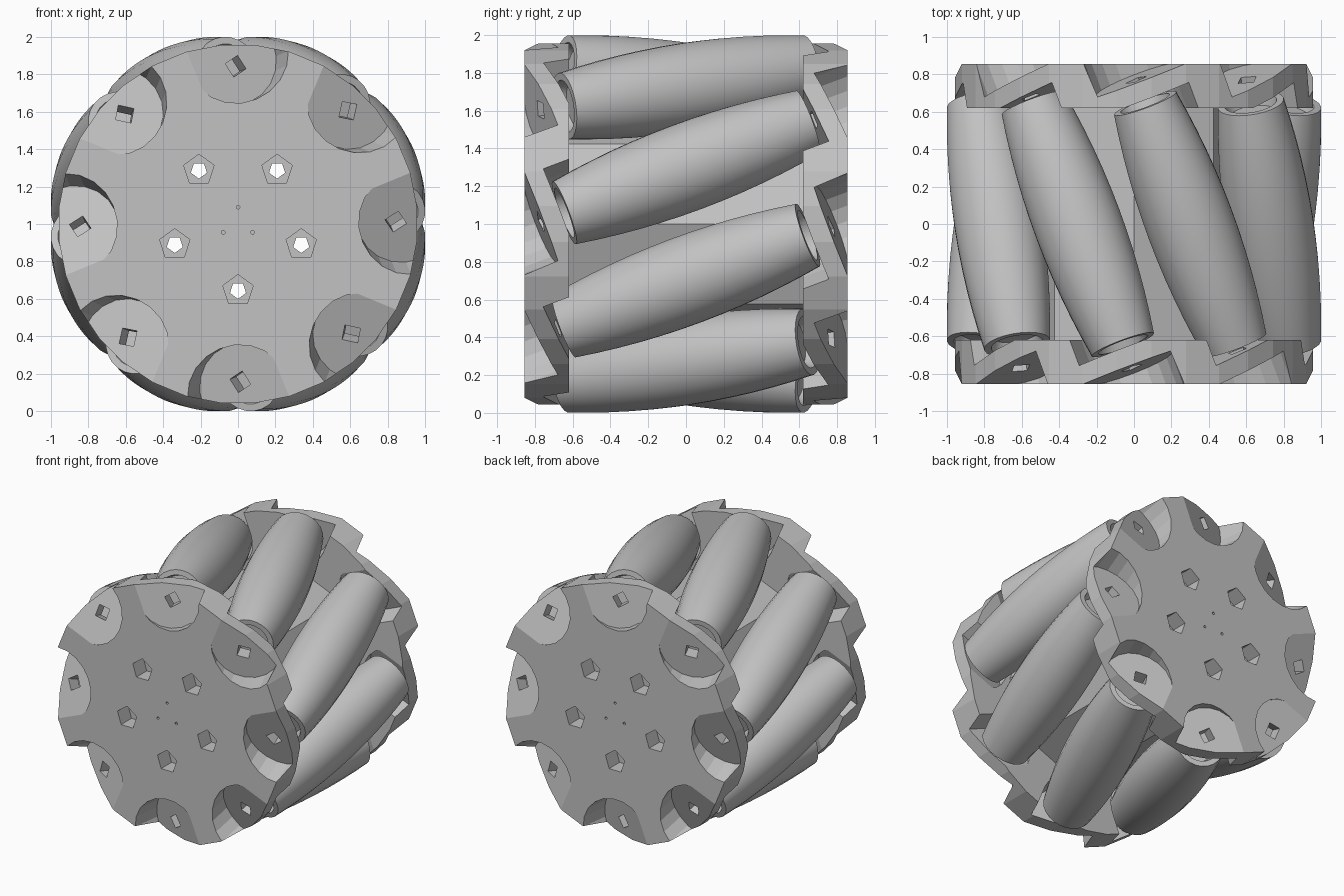
import bpy, bmesh, math
from mathutils import Matrix, Vector

cube = bpy.data.objects.get("Cube")
if cube:
    bpy.data.objects.remove(cube, do_unlink=True)

grey = bpy.data.materials.new("light_grey")
grey.use_nodes = True
colour = (0.54, 0.54, 0.54, 1)
grey.diffuse_color = colour
grey.node_tree.nodes["Principled BSDF"].inputs["Base Color"].default_value = colour

CENTRE = Vector((0, 0, 1))
TILT = math.radians(22)
AXIS_RADIUS = 0.783
COUNT = 8
HALF_WIDTH, INNER = 0.855, 0.62


def ring(radius, sides, start=0.0):
    return [(radius * math.cos(start + math.tau * i / sides),
             radius * math.sin(start + math.tau * i / sides)) for i in range(sides)]


def prism(name, outline, low, high, matrix):
    """Extrude a flat outline along local z, then place it."""
    bm = bmesh.new()
    face = bm.faces.new([bm.verts.new((x, y, low)) for x, y in outline])
    new = bmesh.ops.extrude_face_region(bm, geom=[face])["geom"]
    bmesh.ops.translate(bm, vec=(0, 0, high - low),
                        verts=[v for v in new if isinstance(v, bmesh.types.BMVert)])
    bmesh.ops.transform(bm, matrix=matrix, verts=bm.verts)
    bmesh.ops.recalc_face_normals(bm, faces=bm.faces)
    return finish(name, bm)


def finish(name, bm):
    mesh = bpy.data.meshes.new(name)
    bm.to_mesh(mesh)
    bm.free()
    mesh.materials.append(grey)
    obj = bpy.data.objects.new(name, mesh)
    bpy.context.collection.objects.link(obj)
    return obj


def cut(obj, cutters):
    """Subtract every cutter, bake the result and remove the cutters."""
    for cutter in cutters:
        mod = obj.modifiers.new("cut", "BOOLEAN")
        mod.operation, mod.solver, mod.object = "DIFFERENCE", "EXACT", cutter
    graph = bpy.context.evaluated_depsgraph_get()
    baked = bpy.data.meshes.new_from_object(obj.evaluated_get(graph))
    obj.modifiers.clear()
    obj.data = baked
    for cutter in cutters:
        bpy.data.objects.remove(cutter, do_unlink=True)


def roller_frame(index):
    """Local x points outward, local z runs along the tilted roller."""
    a = math.tau * (index + 0.5) / COUNT
    out = Vector((math.cos(a), 0, math.sin(a)))
    tangent = Vector((-math.sin(a), 0, math.cos(a)))
    along = math.cos(TILT) * Vector((0, 1, 0)) + math.sin(TILT) * tangent
    frame = Matrix((out, along.cross(out), along)).transposed().to_4x4()
    return Matrix.Translation(CENTRE + out * AXIS_RADIUS) @ frame


# Wheel frame: local z points to the front, local y is up
wheel = Matrix.Translation(CENTRE) @ Matrix.Rotation(math.pi / 2, 4, "X")


def slot(radius, shift):
    """U shape with its round end moved outward, open towards the rim."""
    arc = [(shift + radius * math.cos(t), radius * math.sin(t))
           for t in (math.pi * (0.5 + i / 10) for i in range(11))]
    return arc + [(0.45, -radius), (0.45, radius)]


def bolt_cutters():
    cutters = []
    for i in range(5):
        a = math.radians(54 + 72 * i)
        place = wheel @ Matrix.Translation((0.355 * math.cos(a), 0.355 * math.sin(a), 0))
        cutters.append(prism("bolt_hole", ring(0.045, 5, a), -1, 1, place))
        for side in (-1, 1):
            cutters.append(prism("counterbore", ring(0.085, 5, a + math.pi / 5),
                                 *sorted((side * 0.73, side)), place))
    return cutters


# Front plate with slanted bolt seats outside and roller pockets inside
front_plate = prism("front_plate", ring(0.96, 32, math.pi / 32), INNER, HALF_WIDTH, wheel)
cutters = bolt_cutters()
for i in range(COUNT):
    frame = roller_frame(i)
    cutters.append(prism("bolt_seat", slot(0.25, 0.045), -1.3, -0.83, frame))
    cutters.append(prism("roller_pocket", slot(0.21, 0.01), -0.73, -0.3, frame))
    cutters.append(prism("axle_hole", ring(0.06, 4, 0.6), -1, -0.6, frame))
for i in range(3):
    a = math.radians(90 + 120 * i)
    place = wheel @ Matrix.Translation((0.09 * math.cos(a), 0.09 * math.sin(a), 0))
    cutters.append(prism("pin_hole", ring(0.011, 5), 0.75, 1, place))
cut(front_plate, cutters)

# Back plate is the front plate turned half way round
back_plate = front_plate.copy()
back_plate.data = front_plate.data.copy()
back_plate.name = "back_plate"
back_plate.data.transform(Matrix.Rotation(math.pi, 4, "Z"))
bpy.context.collection.objects.link(back_plate)

# Octagonal hub between the plates
hub = prism("hub", ring(0.6, 8), -INNER, INNER, wheel)
cut(hub, bolt_cutters())


# Barrel rollers, lathed around their own axis
def roller(index):
    half, end, mid = 0.695, 0.178, 0.236
    profile = [(0.0, -half + 0.06), (0.12, -half + 0.06), (0.14, -half)]
    for i in range(13):
        u = -1 + i / 6
        profile.append((mid - (mid - end) * u * u, u * half))
    profile += [(0.14, half), (0.12, half - 0.06), (0.0, half - 0.06)]
    bm = bmesh.new()
    verts = [bm.verts.new((r, 0, z)) for r, z in profile]
    edges = [bm.edges.new(pair) for pair in zip(verts, verts[1:])]
    bmesh.ops.spin(bm, geom=verts + edges, axis=(0, 0, 1), cent=(0, 0, 0),
                   angle=math.tau, steps=24, use_duplicate=False)
    bmesh.ops.remove_doubles(bm, verts=bm.verts, dist=0.0005)
    bmesh.ops.recalc_face_normals(bm, faces=bm.faces)
    bmesh.ops.transform(bm, matrix=roller_frame(index), verts=bm.verts)
    return finish(f"roller_{index + 1}", bm)


rollers = [roller(i) for i in range(COUNT)]

# Smooth the barrels while keeping the end rims sharp
bpy.ops.object.select_all(action="DESELECT")
for obj in rollers:
    obj.select_set(True)
bpy.context.view_layer.objects.active = rollers[0]
bpy.ops.object.shade_smooth_by_angle(angle=math.radians(30))
